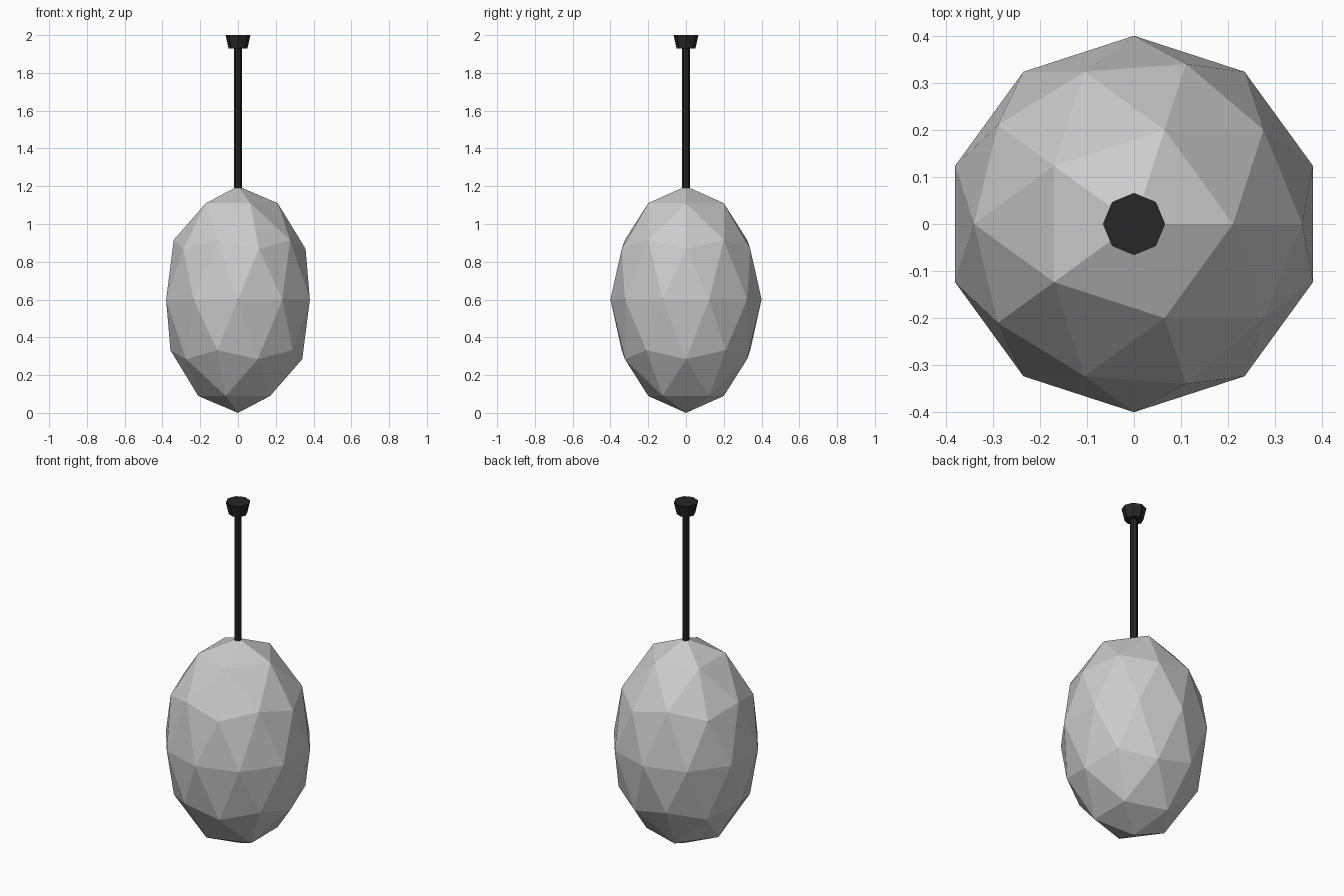
import bpy

if "Cube" in bpy.data.objects:
    bpy.data.objects.remove(bpy.data.objects["Cube"])

dark = bpy.data.materials.new("dark_metal")
dark.diffuse_color = (0.02, 0.02, 0.02, 1)
dark.use_nodes = True
dark.node_tree.nodes["Principled BSDF"].inputs["Base Color"].default_value = dark.diffuse_color


def tapered(name, r_low, r_high, z0, z1):
    bpy.ops.mesh.primitive_cone_add(vertices=8, radius1=r_low, radius2=r_high,
                                    depth=z1 - z0, location=(0, 0, (z0 + z1) / 2))
    ob = bpy.context.object
    ob.name = name
    ob.data.materials.append(dark)
    return ob


# Faceted egg-shaped lamp shade
bpy.ops.mesh.primitive_ico_sphere_add(subdivisions=2, radius=1, location=(0, 0, 0.6))
shade = bpy.context.object
shade.name = "lamp_shade"
shade.scale = (0.4, 0.4, 0.6)
bpy.ops.object.transform_apply(location=False, rotation=False, scale=True)

# Hanging rod and ceiling mount
tapered("hanging_rod", 0.02, 0.02, 1.19, 1.93)
tapered("ceiling_mount", 0.05, 0.066, 1.93, 2.0)
